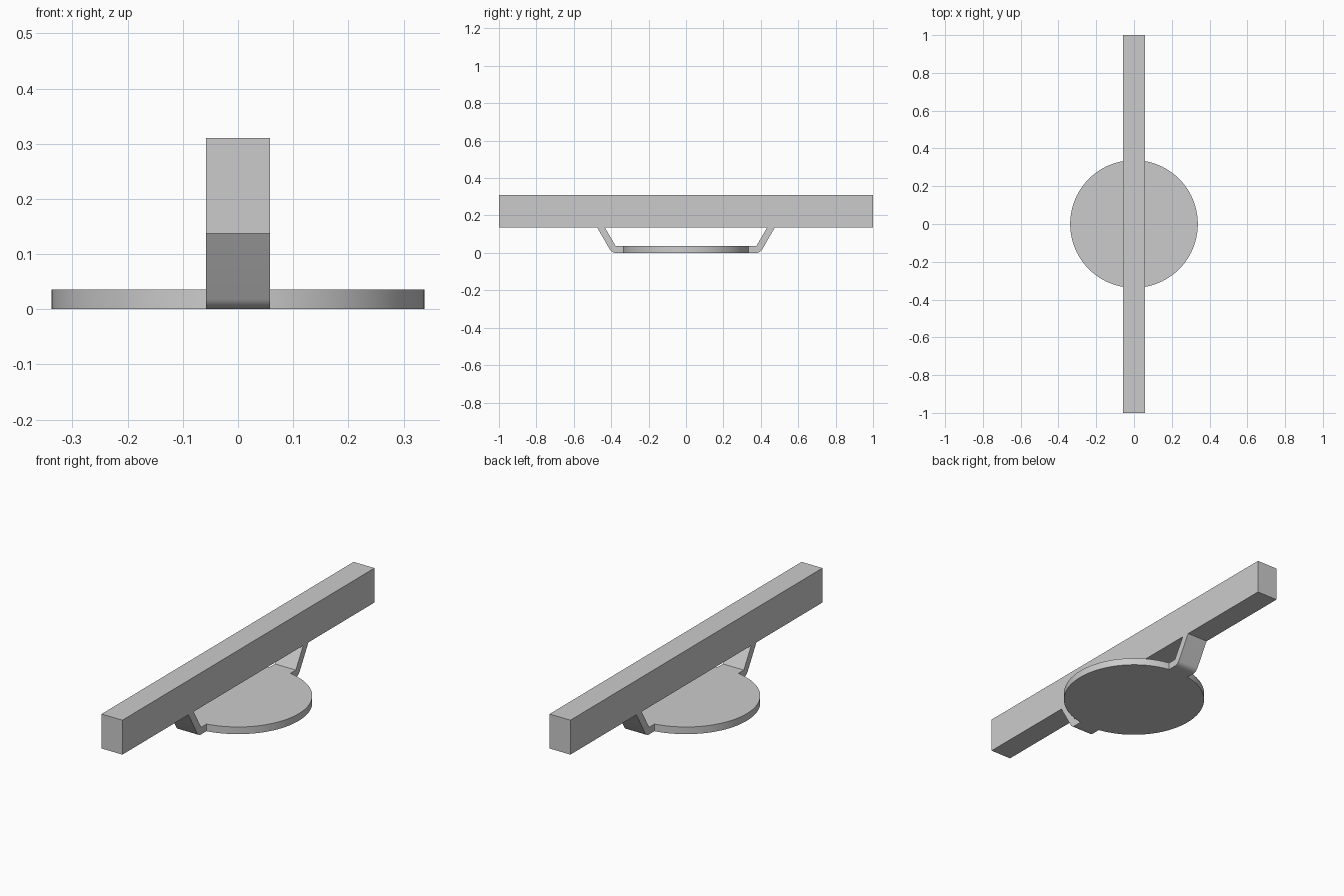
import bpy, bmesh, math

cube = bpy.data.objects.get("Cube")
if cube:
    bpy.data.objects.remove(cube, do_unlink=True)

HALF_W = 0.058      # half width of beam and brackets
THICK = 0.036       # plate thickness
RADIUS = 0.338      # disc radius
BEAM_Z, TOP_Z = 0.137, 0.31

grey = bpy.data.materials.new("light grey")
grey.use_nodes = True
COLOUR = (0.6, 0.6, 0.6, 1)
grey.diffuse_color = COLOUR
grey.node_tree.nodes["Principled BSDF"].inputs["Base Color"].default_value = COLOUR


def finish(name, bm):
    bmesh.ops.recalc_face_normals(bm, faces=bm.faces[:])
    mesh = bpy.data.meshes.new(name)
    bm.to_mesh(mesh)
    bm.free()
    mesh.materials.append(grey)
    obj = bpy.data.objects.new(name, mesh)
    bpy.context.collection.objects.link(obj)
    bpy.ops.object.select_all(action='DESELECT')
    obj.select_set(True)
    bpy.context.view_layer.objects.active = obj
    bpy.ops.object.shade_smooth_by_angle(angle=math.radians(30))
    return obj


# Long rectangular beam
bm = bmesh.new()
bmesh.ops.create_cube(bm, size=1)
bmesh.ops.scale(bm, vec=(2 * HALF_W, 2, TOP_Z - BEAM_Z), verts=bm.verts)
bmesh.ops.translate(bm, vec=(0, 0, (TOP_Z + BEAM_Z) / 2), verts=bm.verts)
finish("beam", bm)

# Round base disc
bm = bmesh.new()
bmesh.ops.create_cone(bm, cap_ends=True, segments=96, radius1=RADIUS,
                      radius2=RADIUS, depth=THICK)
bmesh.ops.translate(bm, vec=(0, 0, THICK / 2), verts=bm.verts)
finish("base_disc", bm)

# Bent strap brackets: flat tab, rounded outer bend, 60 degree rise to the beam
BEND = math.radians(60)
corner_y = 0.376
rise_y = (BEAM_Z - THICK) / math.tan(BEND)
profile = [(0.333, THICK), (0.333, 0)]
for i in range(9):
    a = BEND * i / 8
    profile.append((corner_y + THICK * math.sin(a), THICK * (1 - math.cos(a))))
profile += [(corner_y + rise_y + THICK / math.sin(BEND), BEAM_Z),
            (corner_y + rise_y, BEAM_Z), (corner_y, THICK)]

for name, side in (("front_bracket", -1), ("back_bracket", 1)):
    bm = bmesh.new()
    face = bm.faces.new([bm.verts.new((-HALF_W, side * y, z)) for y, z in profile])
    ext = bmesh.ops.extrude_face_region(bm, geom=[face], use_keep_orig=True)
    moved = [v for v in ext["geom"] if isinstance(v, bmesh.types.BMVert)]
    bmesh.ops.translate(bm, vec=(2 * HALF_W, 0, 0), verts=moved)
    finish(name, bm)
